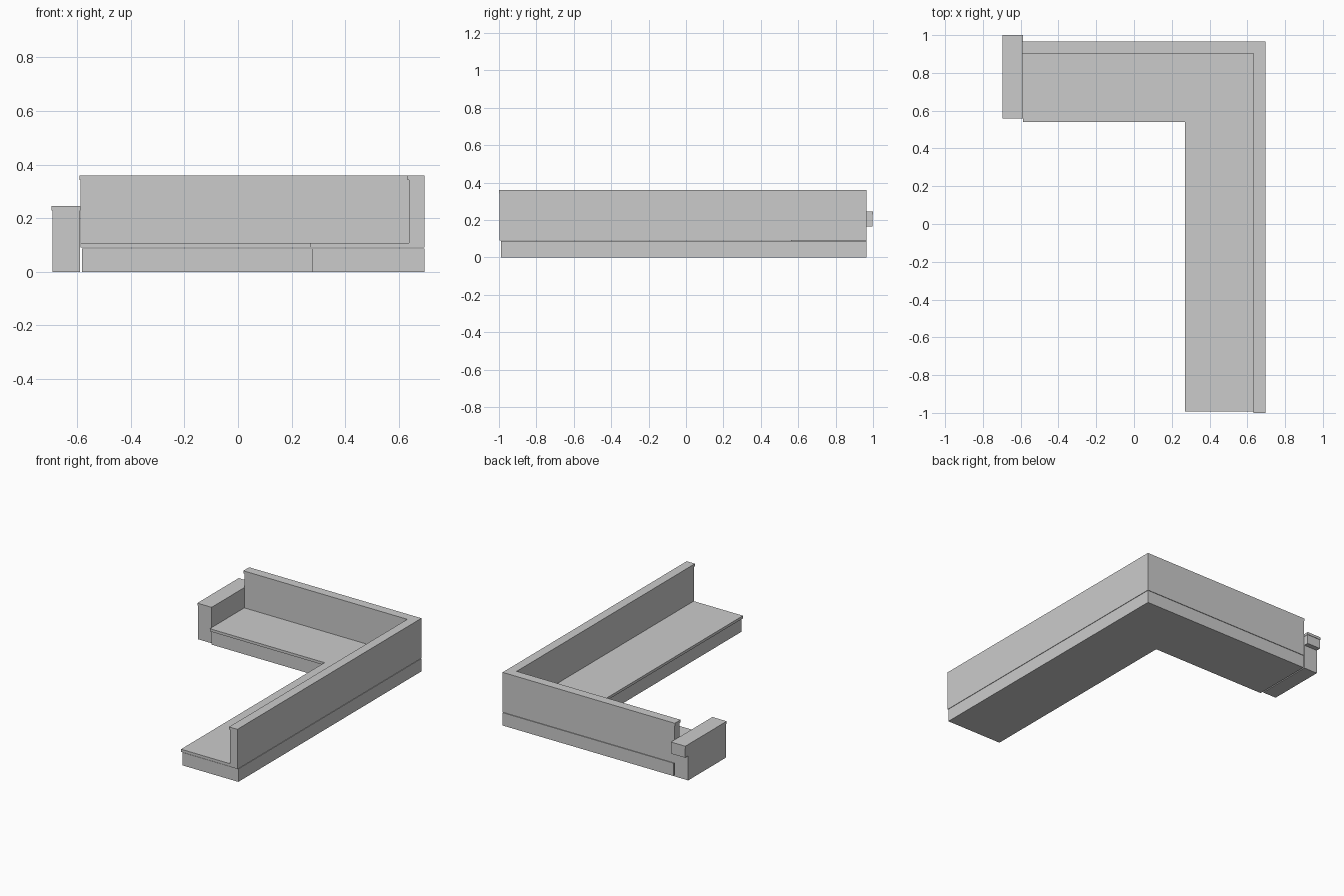
import bpy, bmesh

if "Cube" in bpy.data.objects:
    bpy.data.objects.remove(bpy.data.objects["Cube"])

OX, OY = 0.695, 0.965   # outer corner of the L


def prism(name, outline, z0, z1):
    bm = bmesh.new()
    low = [bm.verts.new((x, y, z0)) for x, y in outline]
    top = [bm.verts.new((x, y, z1)) for x, y in outline]
    n = len(outline)
    bm.faces.new(low)
    bm.faces.new(top)
    for i in range(n):
        j = (i + 1) % n
        bm.faces.new((low[i], low[j], top[j], top[i]))
    bmesh.ops.recalc_face_normals(bm, faces=bm.faces[:])
    mesh = bpy.data.meshes.new(name)
    bm.to_mesh(mesh)
    bm.free()
    ob = bpy.data.objects.new(name, mesh)
    bpy.context.collection.objects.link(ob)
    return ob


def mitred_pair(name, outer, inner, end_x, end_y, z0, z1):
    """Two limbs of the L meeting in a mitre; outer/inner are insets from the outer corner."""
    a = (OX - outer, OY - outer)
    b = (OX - inner, OY - inner)
    prism(name + "_short", [(end_x, a[1]), a, b, (end_x, b[1])], z0, z1)
    prism(name + "_long", [a, (a[0], end_y), (b[0], end_y), b], z0, z1)


# Plinth, seat board, backrest and its cap
mitred_pair("plinth", 0, 0.419, -0.582, -0.989, 0, 0.087)
mitred_pair("seat", 0.058, 0.426, -0.588, -0.992, 0.09, 0.108)
mitred_pair("backrest", 0, 0.058, -0.588, -0.997, 0.09, 0.342)
mitred_pair("backrest_cap", 0, 0.062, -0.592, -1.0, 0.342, 0.359)

# Armrest: stepped side profile with an overhang at the back, then a cap
AX0, AX1 = -0.692, -0.59
prism("arm_body", [(AX0, 0.562), (AX1, 0.562), (AX1, OY), (AX0, OY)], 0, 0.165)
prism("arm_upper", [(AX0, 0.562), (AX1, 0.562), (AX1, 0.997), (AX0, 0.997)], 0.165, 0.228)
prism("arm_cap", [(-0.695, 0.558), (-0.588, 0.558), (-0.588, 1.0), (-0.695, 1.0)], 0.228, 0.245)
